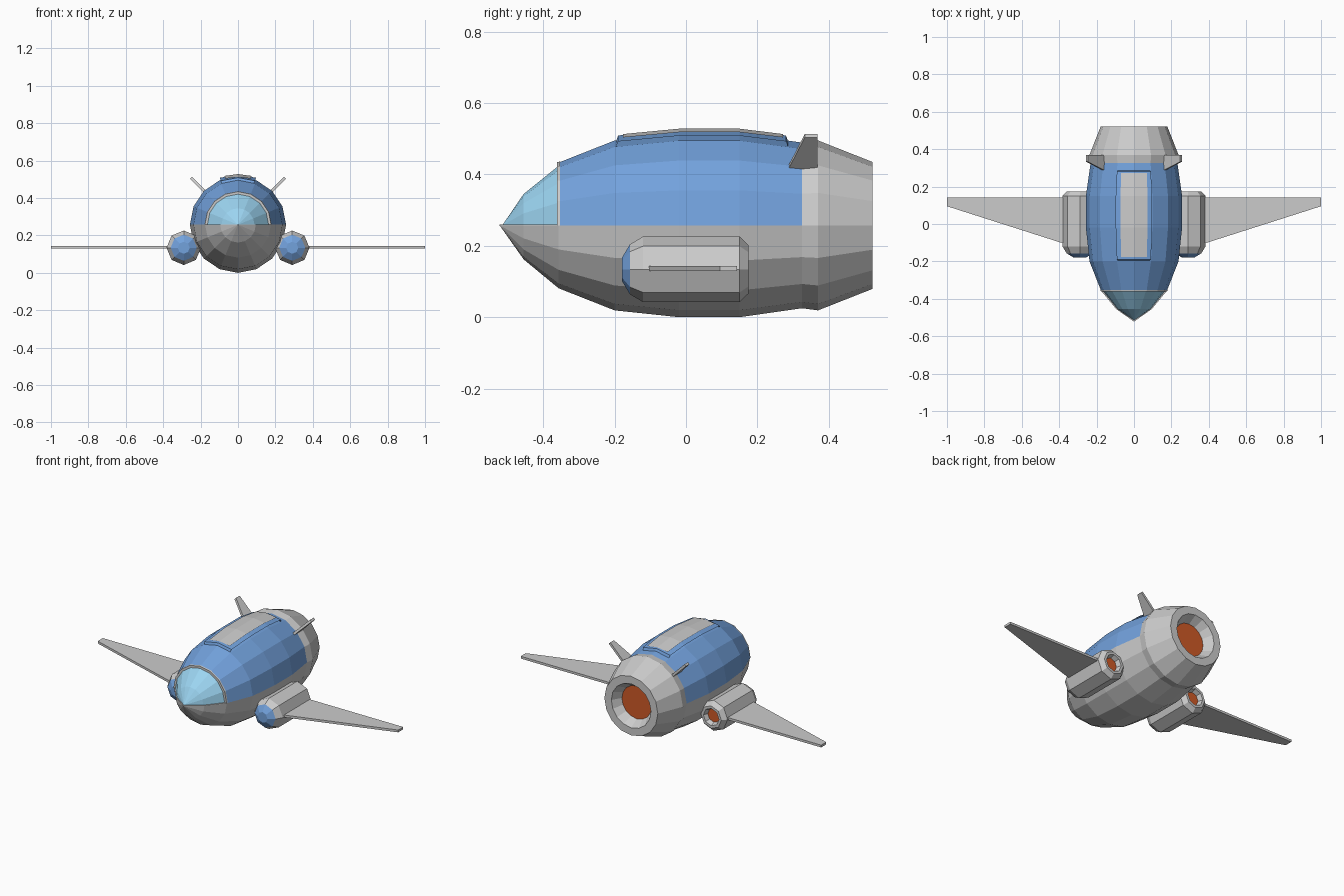
import bpy, bmesh, math
from mathutils import Vector

if "Cube" in bpy.data.objects:
    bpy.data.objects.remove(bpy.data.objects["Cube"])


def material(name, rgb):
    m = bpy.data.materials.new(name)
    m.diffuse_color = (*rgb, 1)
    m.use_nodes = True
    m.node_tree.nodes["Principled BSDF"].inputs["Base Color"].default_value = m.diffuse_color
    return m


BLUE = material("blue_paint", (0.17, 0.36, 0.72))
GLASS = material("canopy_glass", (0.33, 0.66, 0.88))
GLOW = material("engine_glow", (0.62, 0.10, 0.02))
CZ = 0.257  # height of the fuselage axis


def finish(bm, name, mat=None):
    bmesh.ops.remove_doubles(bm, verts=bm.verts, dist=1e-5)
    bmesh.ops.recalc_face_normals(bm, faces=bm.faces)
    me = bpy.data.meshes.new(name)
    bm.to_mesh(me)
    bm.free()
    ob = bpy.data.objects.new(name, me)
    bpy.context.collection.objects.link(ob)
    if mat:
        me.materials.append(mat)
    return ob


def revolve(name, profile, sides, mat=None, start=0, sweep=360, cx=0, cz=CZ):
    """Sweep (y, radius) points around an axis parallel to y."""
    bm = bmesh.new()
    rows = []
    for i in range(sides + 1):
        a = math.radians(start + sweep * i / sides)
        rows.append([bm.verts.new((cx + r * math.cos(a), y, cz + r * math.sin(a)))
                     for y, r in profile])
    for p, q in zip(rows, rows[1:]):
        for j in range(len(profile) - 1):
            f = [p[j], p[j + 1], q[j + 1], q[j]]
            if profile[j][1] == 0:
                f = [p[j], p[j + 1], q[j + 1]]
            elif profile[j + 1][1] == 0:
                f = [p[j], p[j + 1], q[j]]
            bm.faces.new(f)
    return finish(bm, name, mat)


def plate(name, outline, thickness):
    """Flat plate from a planar outline, thickened evenly both ways."""
    pts = [Vector(p) for p in outline]
    n = (pts[1] - pts[0]).cross(pts[2] - pts[0]).normalized() * thickness / 2
    bm = bmesh.new()
    a = [bm.verts.new(p + n) for p in pts]
    b = [bm.verts.new(p - n) for p in pts]
    bm.faces.new(a)
    bm.faces.new(b[::-1])
    k = len(pts)
    for i in range(k):
        bm.faces.new([a[i], b[i], b[(i + 1) % k], a[(i + 1) % k]])
    return finish(bm, name)


# Fuselage: blue upper shell, grey belly, glass nose canopy
nose = [(-0.522, 0), (-0.455, 0.095), (-0.357, 0.176)]
body = [(-0.357, 0.176), (-0.2, 0.238), (-0.02, 0.257), (0.15, 0.257), (0.325, 0.232)]
revolve("upper_hull", body, 8, BLUE, 0, 180)
revolve("lower_hull", nose + body[1:], 8, None, 180, 180)
revolve("canopy", [(-0.515, 0), (-0.455, 0.088), (-0.357, 0.167)], 8, GLASS, 0, 180)
revolve("canopy_frame", [(-0.357, 0.160), (-0.361, 0.160), (-0.361, 0.177), (-0.353, 0.179)],
        8, None, 0, 180)
plate("canopy_sill", [(-0.176, -0.357, CZ), (-0.095, -0.455, CZ), (0, -0.522, CZ),
                      (0.095, -0.455, CZ), (0.176, -0.357, CZ)], 0.004)

# Tail cowl with recessed main engine
revolve("tail_cowl", [(0.325, 0.232), (0.37, 0.238), (0.522, 0.178), (0.522, 0.132),
                      (0.465, 0.097)], 16)
revolve("main_engine_glow", [(0.468, 0.099), (0.468, 0)], 16, GLOW)

# Raised roof panel that follows the hull curve
roof = [(-0.19, 0.252), (-0.02, 0.269), (0.15, 0.269), (0.28, 0.252)]
revolve("roof_frame", [(-0.2, 0.225)] + roof + [(0.29, 0.225)], 2, BLUE, 69, 42)
for s, a in (("right", 69), ("left", 111)):
    revolve("roof_frame_side_" + s, [(-0.2, 0.225)] + roof + [(0.29, 0.225), (-0.2, 0.225)],
            1, BLUE, a, 0.3)
revolve("roof_panel", [(-0.176, 0.256), (-0.02, 0.271), (0.15, 0.271), (0.272, 0.256)],
        2, None, 74.5, 31)

# Side pods, wings and tail fins, mirrored left and right
for side, s in (("right", 1), ("left", -1)):
    pod = dict(cx=0.29 * s, cz=0.134)
    revolve("pod_nose_" + side, [(-0.18, 0), (-0.18, 0.032), (-0.157, 0.07)], 8, BLUE, **pod)
    revolve("pod_body_" + side, [(-0.157, 0.07), (-0.12, 0.092), (0.15, 0.092), (0.175, 0.068),
                                 (0.175, 0.052), (0.145, 0.04)], 8, **pod)
    revolve("pod_glow_" + side, [(0.148, 0.042), (0.148, 0)], 8, GLOW, **pod)
    plate("wing_" + side, [(0.33 * s, -0.119, 0.136), (s, 0.095, 0.136),
                           (s, 0.143, 0.136), (0.33 * s, 0.143, 0.136)], 0.014)
    fin = [(0.225, 0.285), (0.356, 0.333), (0.356, 0.368), (0.225, 0.368)]
    c = math.sqrt(0.5)
    plate("tail_fin_" + side, [(r * c * s, y, CZ + r * c) for r, y in fin], 0.014)
